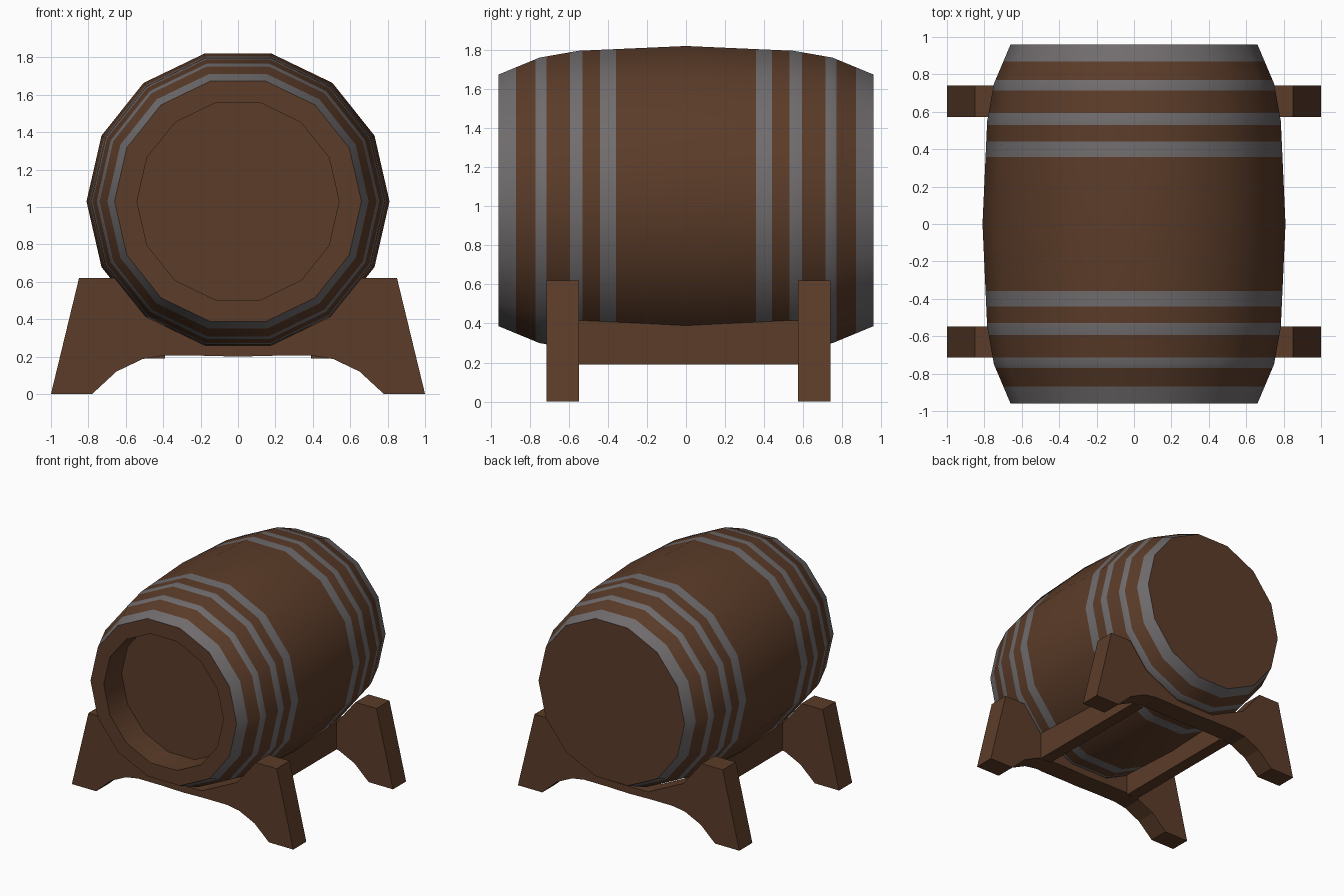
import bpy, bmesh, math

if "Cube" in bpy.data.objects:
    bpy.data.objects.remove(bpy.data.objects["Cube"])

SIDES = 14
CZ = 1.03   # height of the barrel axis


def material(name, rgb):
    m = bpy.data.materials.new(name)
    m.diffuse_color = (*rgb, 1)
    m.use_nodes = True
    m.node_tree.nodes["Principled BSDF"].inputs["Base Color"].default_value = m.diffuse_color
    return m


wood = material("brown wood", (0.105, 0.045, 0.022))
steel = material("grey hoop", (0.165, 0.152, 0.158))


def finish(name, bm, mats):
    bmesh.ops.recalc_face_normals(bm, faces=bm.faces)
    me = bpy.data.meshes.new(name)
    bm.to_mesh(me)
    bm.free()
    for m in mats:
        me.materials.append(m)
    ob = bpy.data.objects.new(name, me)
    bpy.context.collection.objects.link(ob)
    return ob


def prism(name, pts, y0, y1):
    # extrude an x-z outline along y
    bm = bmesh.new()
    f = bm.faces.new([bm.verts.new((x, y0, z)) for x, z in pts])
    r = bmesh.ops.extrude_face_region(bm, geom=[f])
    vs = [v for v in r["geom"] if isinstance(v, bmesh.types.BMVert)]
    bmesh.ops.translate(bm, verts=vs, vec=(0, y1 - y0, 0))
    return finish(name, bm, [wood])


# barrel: bulging profile with extra rings at the hoop edges
BULGE = [(0, 0.81), (0.55, 0.785), (0.75, 0.749), (0.96, 0.66)]
HOOPS = [(0.357, 0.44), (0.53, 0.593), (0.715, 0.77), (0.87, 0.96)]


def radius(y):
    y = abs(y)
    for (a, ra), (b, rb) in zip(BULGE, BULGE[1:]):
        if y <= b:
            return ra + (rb - ra) * (y - a) / (b - a)
    return BULGE[-1][1]


half = sorted({y for y, r in BULGE} | {y for h in HOOPS for y in h})
ys = [-y for y in reversed(half) if y > 0] + half
# recessed front head, then the outer skin, ending in a flat back
profile = [(-0.73, 0.54), (-0.96, 0.54)] + [(y, radius(y)) for y in ys]

bm = bmesh.new()
rings = []
for y, r in profile:
    angs = [2 * math.pi * i / SIDES for i in range(SIDES)]
    rings.append([bm.verts.new((r * math.cos(a), y, CZ + r * math.sin(a))) for a in angs])
for k in range(len(rings) - 1):
    mid = abs(profile[k][0] + profile[k + 1][0]) / 2
    hoop = k >= 2 and any(a < mid < b for a, b in HOOPS)
    for i in range(SIDES):
        j = (i + 1) % SIDES
        f = bm.faces.new((rings[k][i], rings[k][j], rings[k + 1][j], rings[k + 1][i]))
        f.material_index = int(hoop)
bm.faces.new(rings[0])
bm.faces.new(rings[-1])
barrel = finish("barrel", bm, [wood, steel])
bpy.context.view_layer.objects.active = barrel
barrel.select_set(True)
bpy.ops.object.shade_smooth_by_angle(angle=math.radians(30))

# cradle plates: right half outline, mirrored to the left
R = 0.79
cradle = [(0.66, 0.62)] + [(R * math.cos(a), CZ - R * math.sin(a))
                           for a in (2 * math.pi * k / SIDES for k in (2, 3))]
arch = [(0.0, 0.2), (0.2, 0.205), (0.4, 0.205), (0.51, 0.187), (0.65, 0.12), (0.78, 0)]
right = arch + [(1, 0), (0.85, 0.62)] + cradle
outline = right + [(-x, z) for x, z in reversed(right) if x > 0]
prism("front_cradle", outline, -0.715, -0.547)
prism("back_cradle", outline, 0.572, 0.74)

# side rails joining the cradles
for name, s in (("right_rail", 1), ("left_rail", -1)):
    prism(name, [(s * 0.39, 0.19), (s * 0.49, 0.19), (s * 0.49, 0.415), (s * 0.39, 0.415)],
          -0.55, 0.575)
